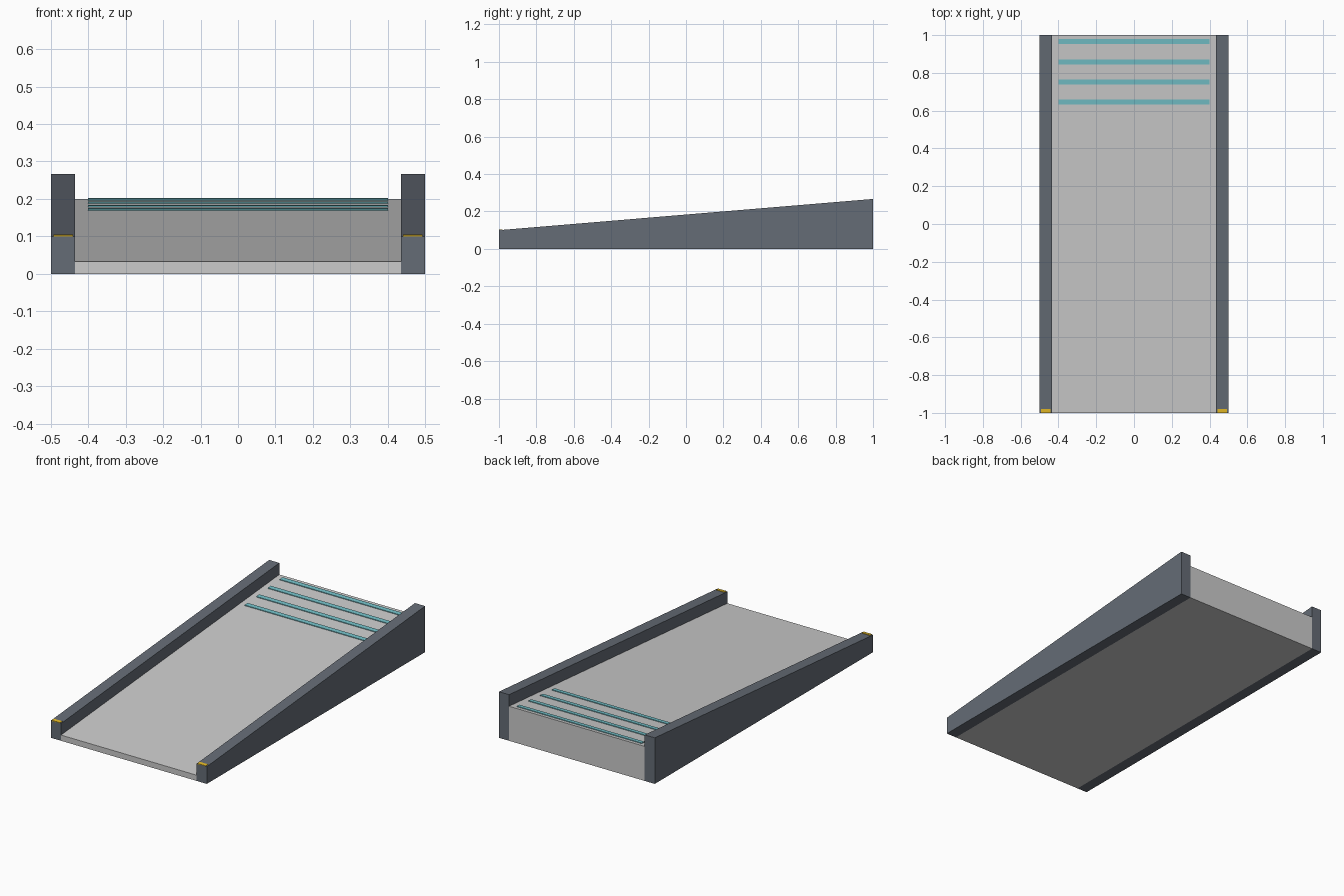
import bpy, bmesh

if "Cube" in bpy.data.objects:
    bpy.data.objects.remove(bpy.data.objects["Cube"])

SLOPE = 0.167 / 2


def material(name, rgb):
    m = bpy.data.materials.new(name)
    m.diffuse_color = (*rgb, 1)
    m.use_nodes = True
    m.node_tree.nodes["Principled BSDF"].inputs["Base Color"].default_value = m.diffuse_color
    return m


slate = material("slate", (0.13, 0.15, 0.18))
teal = material("teal", (0.17, 0.52, 0.57))
yellow = material("yellow", (0.80, 0.50, 0.02))


def extrude_side(name, profile, x0, x1, mat=None):
    """Extrude a (y, z) side profile from x0 to x1."""
    bm = bmesh.new()
    face = bm.faces.new([bm.verts.new((x0, y, z)) for y, z in profile])
    ret = bmesh.ops.extrude_face_region(bm, geom=[face])
    verts = [v for v in ret["geom"] if isinstance(v, bmesh.types.BMVert)]
    bmesh.ops.translate(bm, verts=verts, vec=(x1 - x0, 0, 0))
    bmesh.ops.recalc_face_normals(bm, faces=bm.faces)
    mesh = bpy.data.meshes.new(name)
    bm.to_mesh(mesh)
    bm.free()
    obj = bpy.data.objects.new(name, mesh)
    bpy.context.collection.objects.link(obj)
    if mat:
        mesh.materials.append(mat)
    return obj


def wedge(front, back):
    return [(-1, 0), (1, 0), (1, back), (-1, front)]


def sloped_strip(y, half, base, low, high):
    """Thin profile lying on a slope whose height at y=-1 is base."""
    a, b = y - half, y + half
    za, zb = (base + SLOPE * (t + 1) for t in (a, b))
    return [(a, za + low), (b, zb + low), (b, zb + high), (a, za + high)]


# Ramp deck
extrude_side("ramp_deck", wedge(0.033, 0.2), -0.435, 0.435)

# Side curbs with yellow markers at the low end
for side, s in (("left", -1), ("right", 1)):
    extrude_side(side + "_curb", wedge(0.1, 0.267), s * 0.435, s * 0.5, slate)
    extrude_side(side + "_marker", sloped_strip(-0.99, 0.01, 0.1, -0.002, 0.003),
                 s * 0.441, s * 0.493, yellow)

# Grip strips near the top
for i in range(4):
    extrude_side(f"grip_strip_{i + 1}",
                 sloped_strip(0.645 + i * 0.1067, 0.013, 0.033, -0.002, 0.004),
                 -0.4, 0.4, teal)
